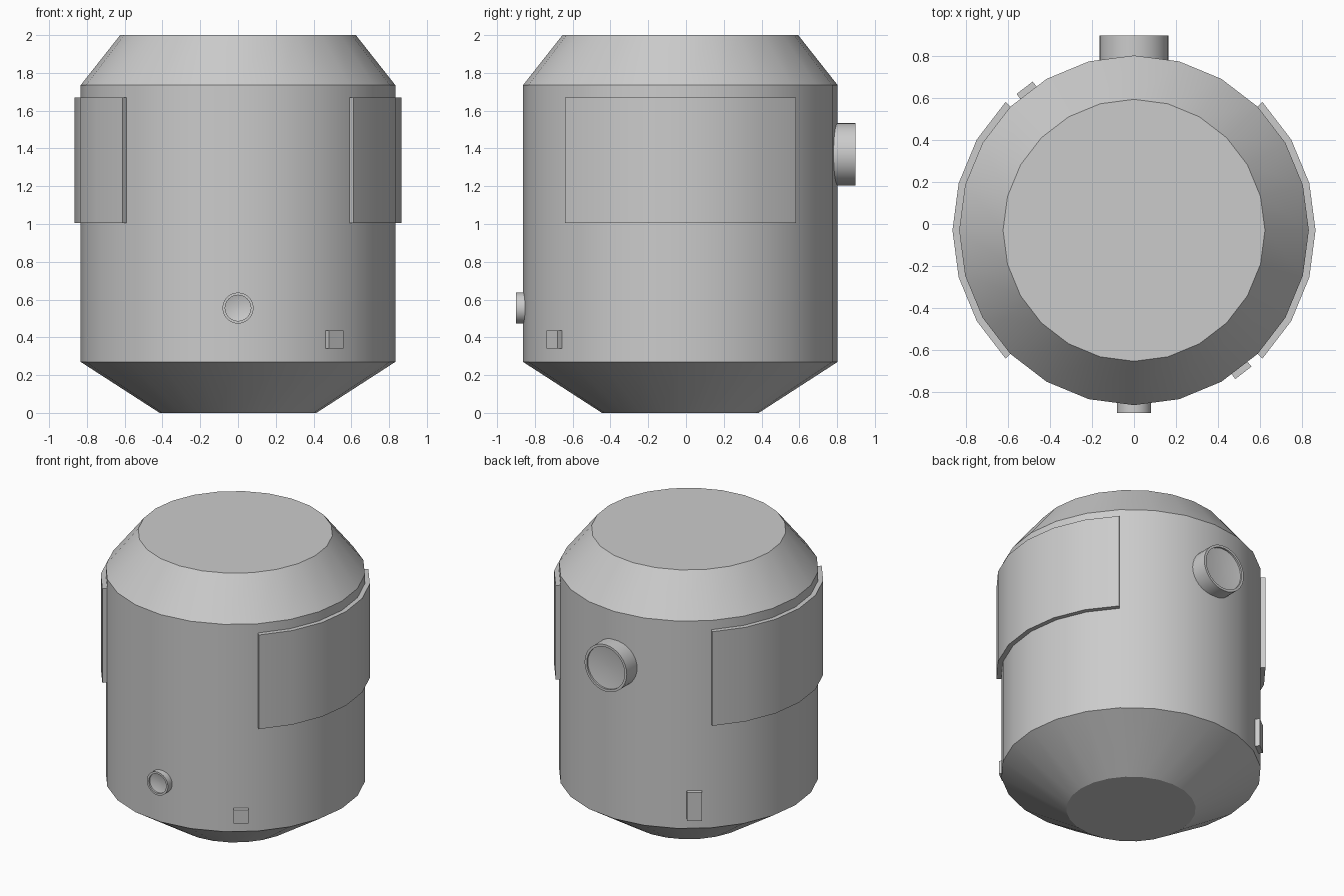
import bpy, bmesh, math
from mathutils import Matrix, Vector

if "Cube" in bpy.data.objects:
    bpy.data.objects.remove(bpy.data.objects["Cube"])

CY = -0.03   # body axis
R = 0.833    # body radius


def finish(name, bm, matrix=Matrix()):
    bmesh.ops.remove_doubles(bm, verts=bm.verts, dist=1e-5)
    bmesh.ops.recalc_face_normals(bm, faces=bm.faces)
    me = bpy.data.meshes.new(name)
    bm.to_mesh(me)
    bm.free()
    ob = bpy.data.objects.new(name, me)
    bpy.context.collection.objects.link(ob)
    me.transform(matrix)
    bpy.ops.object.select_all(action='DESELECT')
    bpy.context.view_layer.objects.active = ob
    ob.select_set(True)
    bpy.ops.object.shade_smooth_by_angle(angle=math.radians(30))
    return ob


def lathe(name, profile, sides, matrix, caps=True):
    """Revolve (radius, height) points around z; flat n-gon caps."""
    bm = bmesh.new()
    rings = [[bm.verts.new((r * math.cos(2 * math.pi * i / sides),
                            r * math.sin(2 * math.pi * i / sides), z))
              for i in range(sides)] for r, z in profile]
    for a, b in zip(rings, rings[1:]):
        for i in range(sides):
            j = (i + 1) % sides
            bm.faces.new((a[i], a[j], b[j], b[i]))
    bm.faces.new(rings[0])
    bm.faces.new(rings[-1])
    return finish(name, bm, matrix)


def arc_panel(name, mid, r0, r1, z0, z1):
    """Curved plate spanning 90 degrees, aligned with the body facets."""
    bm = bmesh.new()
    section = [(r0, z0), (r1, z0), (r1, z1), (r0, z1)]
    cols = []
    for k in range(-3, 4):
        a = math.radians(mid + 15 * k)
        cols.append([bm.verts.new((r * math.cos(a), r * math.sin(a), z)) for r, z in section])
    for a, b in zip(cols, cols[1:]):
        for i in range(4):
            j = (i + 1) % 4
            bm.faces.new((a[i], a[j], b[j], b[i]))
    bm.faces.new(cols[0])
    bm.faces.new(cols[-1])
    return finish(name, bm, Matrix.Translation((0, CY, 0)))


def tag(name, angle, z0, z1):
    """Small block sitting on one facet of the body."""
    bm = bmesh.new()
    bmesh.ops.create_cube(bm, size=1)
    m = (Matrix.Translation((0, CY, 0)) @ Matrix.Rotation(math.radians(angle), 4, 'Z')
         @ Matrix.Translation((0.838, 0, (z0 + z1) / 2))
         @ Matrix.Diagonal((0.036, 0.097, z1 - z0, 1)))
    return finish(name, bm, m)


# Main tank with chamfered shoulders
lathe("tank_body", [(0.415, 0), (R, 0.27), (R, 1.735), (0.624, 2.0)], 24,
      Matrix.Translation((0, CY, 0)))

# Curved side plates
for side, mid in (("right", 0), ("left", 180)):
    arc_panel(side + "_plate", mid, R - 0.01, 0.865, 1.005, 1.67)

# Round ports with a shallow dished face: back (large) and front (small)
for name, r, rim, z, length, turn in (("back_port", 0.165, 0.148, 1.37, 0.16, -90),
                                      ("front_port", 0.082, 0.068, 0.555, 0.07, 90)):
    y = 0.897 if turn < 0 else -0.9
    prof = [(r, -length), (r, 0), (rim, 0), (rim, -0.012), (rim * 0.6, -0.02), (rim * 0.05, -0.022)]
    lathe(name, prof, 32, Matrix.Translation((0, y, z)) @ Matrix.Rotation(math.radians(turn), 4, 'X'))

# Small blocks on the lower wall
tag("front_tag", -52.5, 0.34, 0.435)
tag("back_tag", 127.5, 0.335, 0.535)
